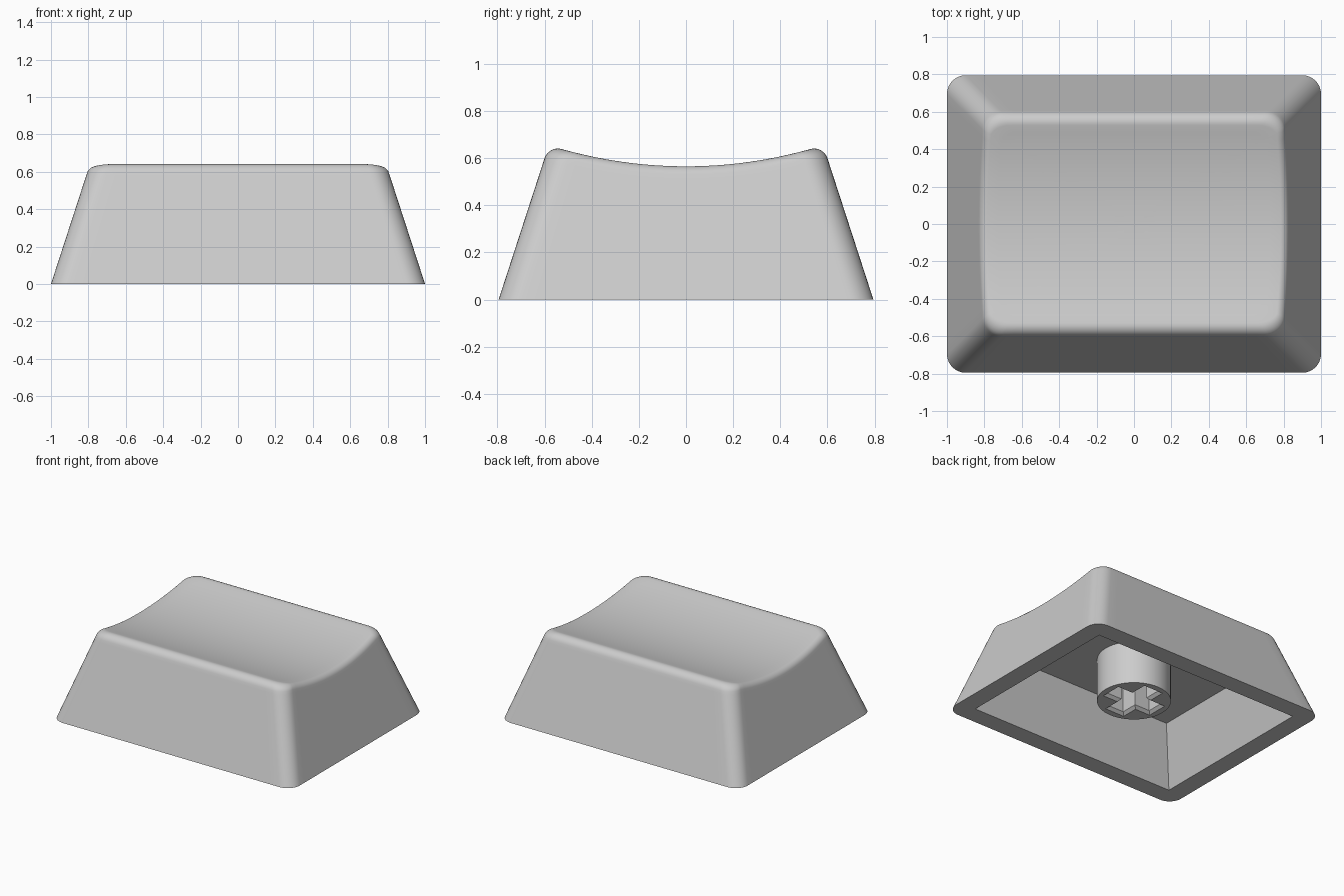
import bpy, bmesh, math

if "Cube" in bpy.data.objects:
    bpy.data.objects.remove(bpy.data.objects["Cube"])

HX, HY, R = 1.0, 0.795, 0.1      # base half sizes and corner radius
TAPER = 0.325                    # wall inset per unit of height
DISH_R, DISH_Z = 1.93, 0.565     # scooped top: radius and lowest height
CEILING = 0.415                  # height of the cavity ceiling

grey = bpy.data.materials.new("light_grey")
grey.diffuse_color = (0.605, 0.605, 0.605, 1)
grey.use_nodes = True
grey.node_tree.nodes["Principled BSDF"].inputs["Base Color"].default_value = grey.diffuse_color


def dish(y):
    return DISH_Z + DISH_R - math.sqrt(DISH_R ** 2 - y * y)


def outline(arc=8, side=24):
    """Rounded rectangle as (corner-centre fractions, outward direction)."""
    corners = [(1, 1), (-1, 1), (-1, -1), (1, -1)]
    pts = []
    for i, (sx, sy) in enumerate(corners):
        for j in range(arc + 1):
            a = math.pi / 2 * (i + j / arc)
            pts.append((sx, sy, math.cos(a), math.sin(a)))
        nx, ny = corners[(i + 1) % 4]
        for j in range(1, side):
            t = j / side
            pts.append((sx + (nx - sx) * t, sy + (ny - sy) * t, math.cos(a), math.sin(a)))
    return pts


def at(p, inset, r=R):
    sx, sy, dx, dy = p
    return sx * (HX - inset - r) + dx * r, sy * (HY - inset - r) + dy * r


def finish(name, bm, angle):
    bmesh.ops.remove_doubles(bm, verts=bm.verts, dist=1e-5)
    bmesh.ops.recalc_face_normals(bm, faces=bm.faces)
    mesh = bpy.data.meshes.new(name)
    bm.to_mesh(mesh)
    bm.free()
    mesh.materials.append(grey)
    obj = bpy.data.objects.new(name, mesh)
    bpy.context.collection.objects.link(obj)
    bpy.ops.object.select_all(action='DESELECT')
    bpy.context.view_layer.objects.active = obj
    obj.select_set(True)
    bpy.ops.object.shade_smooth_by_angle(angle=math.radians(angle))


def bridge(bm, a, b):
    for i in range(len(a)):
        k = (i + 1) % len(a)
        bm.faces.new((a[i], a[k], b[k], b[i]))


# Shell: rings running from the cavity ceiling, round the rim, up the wall and over the top
STEPS, TOP_RINGS = 6, 14
columns = []
for p in outline():
    fillet = 0.032 + 0.023 * abs(p[3])       # tighter along the short sides
    z = 0.62
    for _ in range(8):                       # where the wall meets the dish
        x, y = at(p, TAPER * z)
        z = dish(y)
    za = z - fillet
    a = (*at(p, TAPER * za), za)
    bx, by = at(p, TAPER * z + fillet, R - fillet * 0.6)
    b = (bx, by, dish(by))
    corner = (x, y, z)
    col = [(*at(p, 0.275, 0), CEILING), (*at(p, 0.138, 0), 0.0), (*at(p, 0), 0.0),
           (*at(p, TAPER * (za - 0.02)), za - 0.02)]
    for s in range(STEPS + 1):               # rounded top edge
        t = s / STEPS
        w0, w1, w2 = (1 - t) ** 2, 2 * t * (1 - t) * 0.707, t * t
        col.append(tuple((w0 * u + w1 * v + w2 * w) / (w0 + w1 + w2)
                         for u, v, w in zip(a, corner, b)))
    for s in range(1, TOP_RINGS + 1):        # scooped top
        k = 1 - s / TOP_RINGS
        col.append((bx * k, by * k, dish(by * k)))
    columns.append(col)

bm = bmesh.new()
rings = [[bm.verts.new(c) for c in ring] for ring in zip(*columns)]
for lower, upper in zip(rings, rings[1:]):
    bridge(bm, lower, upper)
bm.faces.new(rings[0])                       # cavity ceiling
finish("key_shell", bm, 35)

# Stem: round post with a cross-shaped socket and a chamfered mouth
BOTTOM, TOP, RADIUS, CHAMFER = 0.092, CEILING, 0.252, 0.02


def circle(z):
    return [(RADIUS * math.cos(math.tau * i / 64), RADIUS * math.sin(math.tau * i / 64), z)
            for i in range(64)]


def cross(grow, z):
    l, w = 0.186 + grow, 0.06 + grow
    arm = [(l, -w), (l, w), (w, w), (w, l), (-w, l), (-w, w)]
    return [(x, y, z) for x, y in arm + [(-x, -y) for x, y in arm]]


bm = bmesh.new()
post = [[bm.verts.new(c) for c in circle(z)] for z in (BOTTOM, TOP)]
socket = [[bm.verts.new(c) for c in cross(g, z)]
          for g, z in ((CHAMFER, BOTTOM), (0, BOTTOM + CHAMFER), (0, TOP))]
for loops in (post, socket):
    for lower, upper in zip(loops, loops[1:]):
        bridge(bm, lower, upper)
mouth = [bm.edges.get((loop[i - 1], loop[i])) for loop in (post[0], socket[0])
         for i in range(len(loop))]
bmesh.ops.triangle_fill(bm, edges=mouth, use_beauty=True, normal=(0, 0, -1))
finish("stem", bm, 30)
